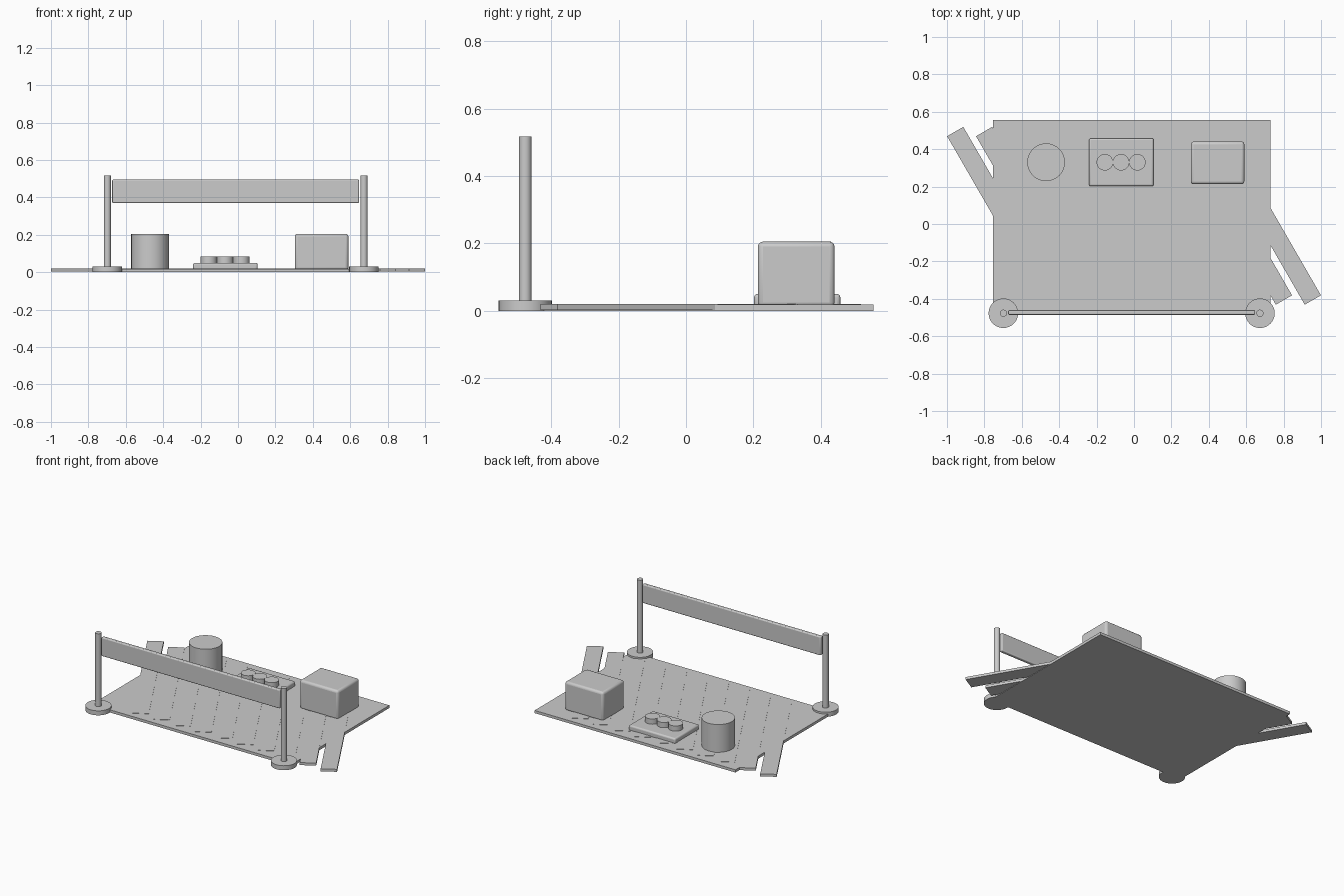
import bpy
import math

if "Cube" in bpy.data.objects:
    bpy.data.objects.remove(bpy.data.objects["Cube"], do_unlink=True)

# One plain grey for the whole set
grey = bpy.data.materials.new("plain grey")
grey.use_nodes = True
colour = (0.6, 0.6, 0.6, 1)
grey.diffuse_color = colour
grey.node_tree.nodes["Principled BSDF"].inputs["Base Color"].default_value = colour

MID_X = -0.0125   # centre line of the floor and barrier
POST_Y = -0.477


def finish(name, bevel=0):
    ob = bpy.context.object
    ob.name = ob.data.name = name
    ob.data.materials.append(grey)
    if bevel:
        mod = ob.modifiers.new("rounded edges", "BEVEL")
        mod.width = bevel
        mod.segments = 3
    bpy.ops.object.shade_smooth_by_angle(angle=math.radians(35))
    return ob


def box(name, centre, size, bottom, top, bevel=0, turn=0):
    bpy.ops.mesh.primitive_cube_add(
        size=1, location=(*centre, (bottom + top) / 2), rotation=(0, 0, turn))
    bpy.context.object.scale = (*size, top - bottom)
    bpy.ops.object.transform_apply(location=False, rotation=False, scale=True)
    return finish(name, bevel)


def cylinder(name, x, y, radius, bottom, top):
    bpy.ops.mesh.primitive_cylinder_add(
        vertices=32, radius=radius, depth=top - bottom,
        location=(x, y, (bottom + top) / 2))
    return finish(name)


# Floor mat with a row of slanted stripes
box("floor_mat", (MID_X, 0.044), (1.485, 1.024), 0, 0.018)
for i in range(10):
    box(f"floor_stripe_{i + 1}", (-0.696 + 0.1547 * i, 0.044), (0.1, 1.04),
        0.003, 0.02, turn=math.radians(30))

# Barrier: two posts on round feet with a plank between them
for side, sign in (("right", -1), ("left", 1)):
    x = MID_X + sign * 0.686
    cylinder(f"{side}_post_foot", x, POST_Y, 0.079, 0, 0.03)
    cylinder(f"{side}_post", x, POST_Y, 0.019, 0.03, 0.517)
box("barrier_plank", (MID_X, POST_Y + 0.004), (1.32, 0.025), 0.37, 0.495, 0.006)

# Drum, crate and a tray holding three short cans
cylinder("drum", -0.47, 0.33, 0.101, 0.018, 0.205)
box("crate", (0.447, 0.327), (0.286, 0.228), 0.01, 0.205, 0.015)
box("tray", (-0.068, 0.33), (0.345, 0.256), 0.01, 0.05, 0.01)
for i in range(3):
    cylinder(f"can_{i + 1}", -0.156 + 0.087 * i, 0.33, 0.044, 0.045, 0.085)
